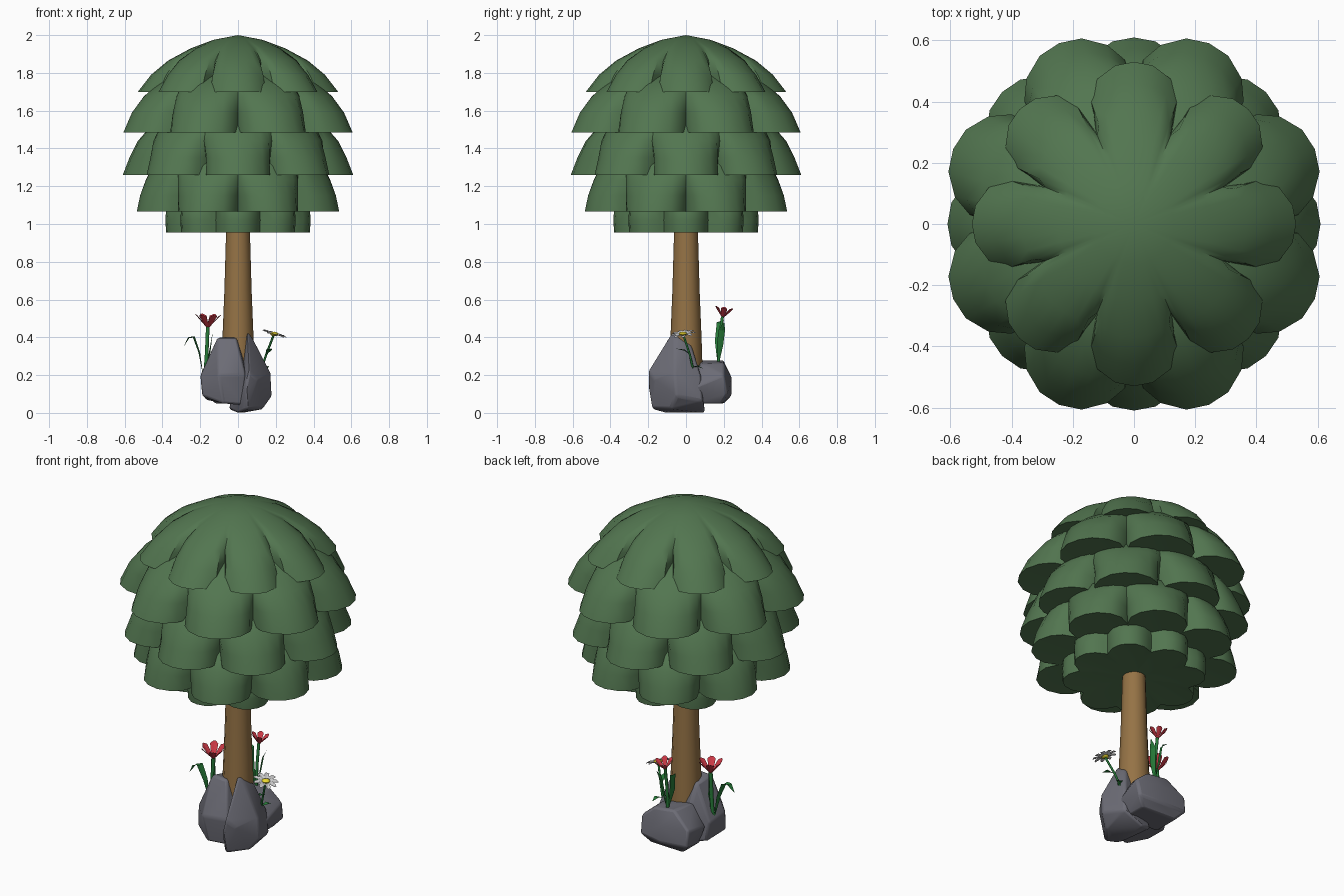
import bpy, bmesh
from math import sin, cos, pi, radians
from mathutils import Vector as V

if "Cube" in bpy.data.objects:
    bpy.data.objects.remove(bpy.data.objects["Cube"])


def mat(name, r, g, b):
    m = bpy.data.materials.new(name)
    m.diffuse_color = (r, g, b, 1)
    m.use_nodes = True
    m.node_tree.nodes["Principled BSDF"].inputs["Base Color"].default_value = m.diffuse_color
    return m


LEAF = mat("foliage", .085, .18, .08)
BARK = mat("bark", .30, .17, .06)
STONE = mat("stone", .15, .15, .18)
STEM = mat("stem", .02, .20, .04)
RED = mat("red_petal", .60, .04, .06)
WHITE = mat("white_petal", .8, .8, .8)
YELLOW = mat("yellow_centre", .85, .7, .03)


def finish(name, bm, m, angle=None):
    me = bpy.data.meshes.new(name)
    bm.to_mesh(me)
    bm.free()
    o = bpy.data.objects.new(name, me)
    bpy.context.collection.objects.link(o)
    me.materials.append(m)
    if angle:
        bpy.ops.object.select_all(action='DESELECT')
        o.select_set(True)
        bpy.context.view_layer.objects.active = o
        bpy.ops.object.shade_smooth_by_angle(angle=radians(angle))
    return o


# Stack rings between two poles into a closed skin
def skin(bm, rings, top, bottom):
    rows = [[bm.verts.new(p) for p in r] for r in rings]
    a, b = bm.verts.new(top), bm.verts.new(bottom)
    n = len(rows[0])
    for k in range(n):
        j = (k + 1) % n
        bm.faces.new((a, rows[0][k], rows[0][j]))
        bm.faces.new((b, rows[-1][j], rows[-1][k]))
        for r, s in zip(rows, rows[1:]):
            bm.faces.new((r[k], s[k], s[j], r[j]))
    bmesh.ops.recalc_face_normals(bm, faces=bm.faces)


# One scalloped foliage tier: eight rounded lobes around a dome profile
def tier(name, apex, profile, weights, valley, offset):
    half = [(0, 1), (.3, .985), (.62, .925), (.86, .84), (1, valley)]
    lobe = [(-f, s) for f, s in half[:0:-1]] + half[:-1]
    dirs = [(offset + i * pi / 4 + f * pi / 8, s) for i in range(8) for f, s in lobe]
    rings = []
    for (r, z), w in zip(profile, weights):
        rings.append([(r * (1 - (1 - s) * w) * cos(a), r * (1 - (1 - s) * w) * sin(a), z)
                      for a, s in dirs])
    r, z = profile[-1]
    rings.append([(r * .55 * cos(a), r * .55 * sin(a), z + .012) for a, s in dirs])
    bm = bmesh.new()
    skin(bm, rings, (0, 0, apex), (0, 0, z + .012))
    finish(name, bm, LEAF, 40)


W = (0, .12, .4, .78, 1)
tier("crown_tier_1", 2.0, [(.13, 1.975), (.25, 1.93), (.37, 1.865), (.46, 1.79), (.53, 1.70)],
     W, .62, 0)
tier("crown_tier_2", 1.83, [(.33, 1.79), (.43, 1.745), (.52, 1.675), (.59, 1.59), (.64, 1.485)],
     W, .71, pi / 8)
tier("crown_tier_3", 1.62, [(.38, 1.58), (.46, 1.52), (.53, 1.44), (.575, 1.35), (.61, 1.26)],
     W, .71, 0)
tier("crown_tier_4", 1.38, [(.38, 1.36), (.46, 1.31), (.51, 1.23), (.545, 1.15), (.565, 1.065)],
     W, .71, pi / 8)
tier("crown_tier_5", 1.16, [(.28, 1.15), (.35, 1.12), (.38, 1.08), (.385, 1.02), (.38, .955)],
     (0, .5, 1, 1, 1), .8, 0)

# Trunk
bm = bmesh.new()
skin(bm, [[(r * cos(k * pi / 6), r * sin(k * pi / 6), z) for k in range(12)]
          for r, z in ((.06, 1.05), (.064, .93), (.072, .65), (.083, .38), (.087, .25))],
     (0, 0, 1.05), (0, 0, .25))
finish("trunk", bm, BARK, 40)


# Rocks: bevelled hulls of a few corner points
def rock(name, pts):
    bm = bmesh.new()
    for p in pts:
        bm.verts.new(p)
    res = bmesh.ops.convex_hull(bm, input=bm.verts)
    bmesh.ops.delete(bm, geom=list({g for g in res["geom_interior"] + res["geom_unused"]
                                    if isinstance(g, bmesh.types.BMVert)}), context='VERTS')
    bmesh.ops.dissolve_limit(bm, angle_limit=radians(12), verts=bm.verts, edges=bm.edges)
    o = finish(name, bm, STONE, 35)
    b = o.modifiers.new("Bevel", 'BEVEL')
    b.width, b.segments, b.angle_limit = .012, 2, radians(25)


rock("rock_left", [(-.11, -.08, .40), (-.01, -.09, .40), (-.09, .03, .38), (.02, .02, .36),
                   (-.2, -.08, .20), (-.19, -.1, .09), (-.1, -.19, .20), (-.08, -.17, .05),
                   (-.19, .05, .18), (-.17, .05, .07), (.04, -.16, .2), (.03, -.13, .04),
                   (-.06, .12, .06), (-.08, .10, .22)])
rock("rock_right", [(.05, -.07, .43), (.075, -.05, .40), (.03, .02, .38), (.09, .03, .35),
                    (.175, -.06, .21), (.18, -.05, .09), (.13, -.08, .02), (.06, -.2, .22),
                    (.04, -.2, .14), (.05, -.18, .02), (0, -.12, 0), (.02, .1, 0),
                    (.14, .09, .06), (.13, .08, .2), (-.05, .08, .02), (.1, -.17, .18)])
rock("rock_back", [(-.09, .06, .28), (.08, .08, .26), (.07, .2, .265), (-.06, .2, .28),
                   (.15, .2, .2), (.145, .22, .1), (.1, .19, .05), (.14, .03, .13),
                   (-.17, .22, .19), (-.17, .23, .1), (-.12, .2, .05), (-.17, .06, .16),
                   (-.12, .04, .05), (.1, .04, .05), (0, .24, .19), (0, .24, .09)])


# Round stem along a few points
def stem(name, pts, r):
    c = bpy.data.curves.new(name, 'CURVE')
    c.dimensions, c.bevel_depth, c.bevel_resolution, c.use_fill_caps = '3D', r, 1, True
    s = c.splines.new('POLY')
    s.points.add(len(pts) - 1)
    for p, q in zip(s.points, pts):
        p.co = (*q, 1)
    c.materials.append(STEM)
    bpy.context.collection.objects.link(bpy.data.objects.new(name, c))


# Tapered leaf blade with a fold down the middle
def blade(name, pts, side, width):
    bm = bmesh.new()
    side = V(side).normalized()
    rows = []
    for i, p in enumerate(pts):
        w = width * (.12 + sin(pi * i / (len(pts) - 1)))
        rows.append([bm.verts.new(q) for q in
                     (V(p) - side * w, V(p) - V((0, 0, .3 * w)), V(p) + side * w)])
    for a, b in zip(rows, rows[1:]):
        for k in (0, 1):
            bm.faces.new((a[k], a[k + 1], b[k + 1], b[k]))
    finish(name, bm, STEM)


# Ring of petals, each a folded strip of (radius, half width, height) rows
def petals(name, at, normal, n, rows, m):
    bm = bmesh.new()
    q = V((0, 0, 1)).rotation_difference(V(normal))
    for i in range(n):
        a = 2 * pi * i / n
        u, v = V((cos(a), sin(a), 0)), V((-sin(a), cos(a), 0))
        vs = [[bm.verts.new(V(at) + q @ (u * r + v * w * k + V((0, 0, h - (1 - abs(k)) * w * .3))))
               for k in (-1, 0, 1)] for r, w, h in rows]
        for x, y in zip(vs, vs[1:]):
            for k in (0, 1):
                bm.faces.new((x[k], x[k + 1], y[k + 1], y[k]))
    finish(name, bm, m)


# Red flowers
def red_flower(tag, at, normal, s):
    petals("red_flower_" + tag, at, normal, 6,
           [(.004 * s, .003 * s, 0), (.032 * s, .017 * s, .035 * s),
            (.055 * s, .022 * s, .062 * s), (.068 * s, .006 * s, .072 * s)], RED)


red_flower("left", (-.16, 0, .45), (.03, -.05, 1), 1)
stem("left_flower_stem", [(-.175, 0, .18), (-.165, 0, .33), (-.16, 0, .455)], .011)
blade("left_leaf_long", [(-.185, 0, .20), (-.205, -.01, .32), (-.235, -.02, .405),
                         (-.26, -.03, .40), (-.285, -.04, .355)], (.3, 1, 0), .018)
blade("left_leaf_short", [(-.17, 0, .22), (-.15, -.01, .32), (-.135, -.02, .42)], (.3, 1, 0), .012)
red_flower("back", (0, .195, .505), (.05, .15, 1), .75)
stem("back_flower_stem", [(0, .17, .24), (0, .175, .38), (0, .193, .51)], .009)
blade("back_leaf_a", [(0, .17, .25), (-.03, .17, .38), (-.04, .18, .48), (-.06, .2, .49)],
      (.3, 1, 0), .018)
blade("back_leaf_b", [(0, .17, .25), (.02, .18, .36), (.03, .19, .44), (.05, .2, .48)],
      (-.3, 1, 0), .018)

# Daisy
head, tilt = V((.19, -.015, .415)), (.3, -.12, 1)
petals("daisy_petals", head, tilt, 9,
       [(.01, .006, 0), (.035, .013, .008), (.058, .012, .008), (.068, .004, .004)], WHITE)
bm = bmesh.new()
bmesh.ops.create_uvsphere(bm, u_segments=10, v_segments=6, radius=.023)
bmesh.ops.scale(bm, vec=(1, 1, .5), verts=bm.verts)
bmesh.ops.translate(bm, vec=head + V((.002, 0, .003)), verts=bm.verts)
finish("daisy_centre", bm, YELLOW, 40)
stem("daisy_stem", [(.12, .04, .22), (.15, .02, .31), (.188, -.013, .41)], .006)
blade("daisy_leaf_a", [(.15, .02, .31), (.165, -.01, .335), (.175, -.05, .34)], (1, .3, 0), .016)
blade("daisy_leaf_b", [(.135, .03, .24), (.15, .06, .25), (.155, .09, .235)], (1, -.3, 0), .014)
